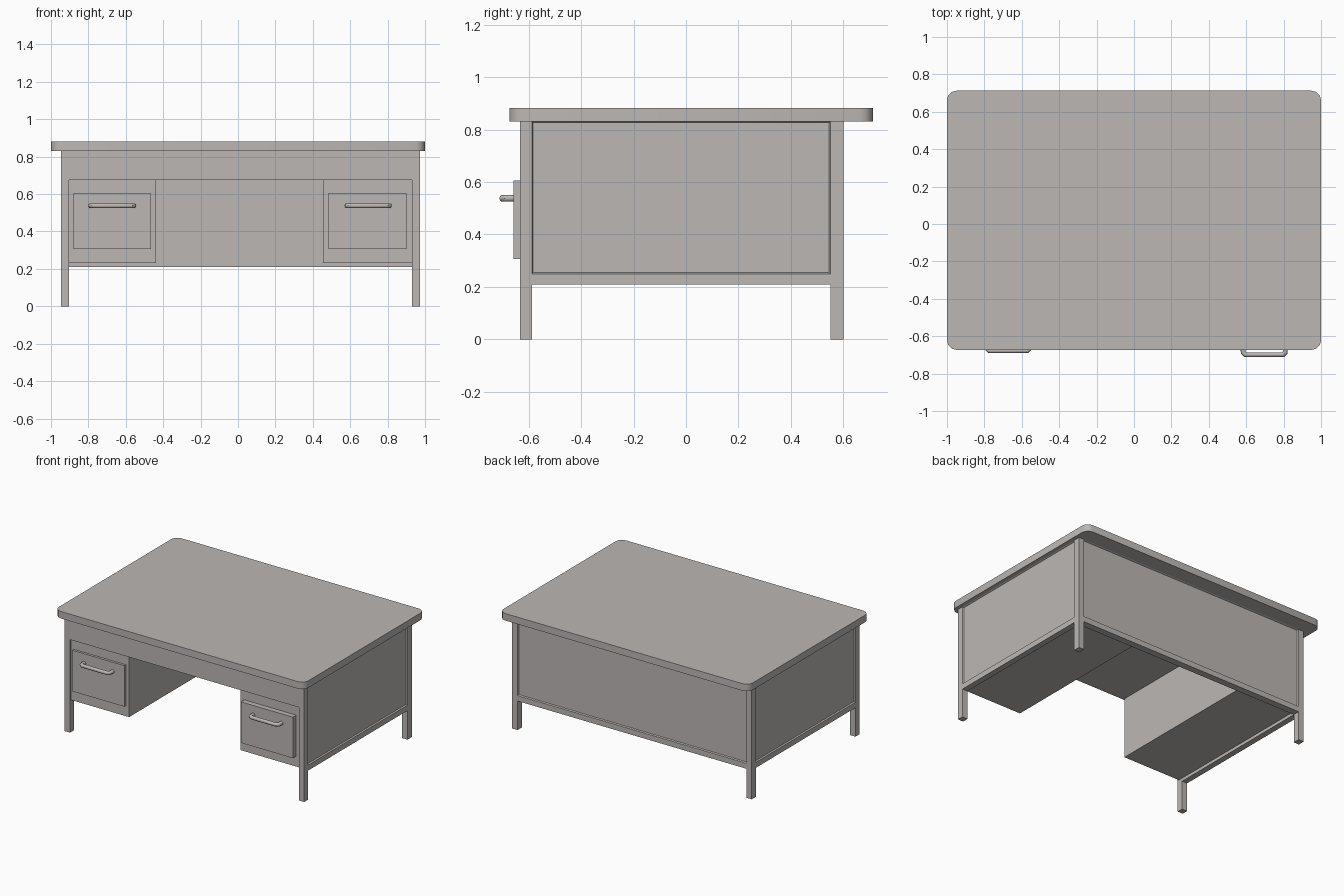
import bpy
import bmesh

if "Cube" in bpy.data.objects:
    bpy.data.objects.remove(bpy.data.objects["Cube"], do_unlink=True)

GREY = (0.50, 0.475, 0.46, 1)
mat = bpy.data.materials.new("warm_grey_metal")
mat.use_nodes = True
mat.diffuse_color = GREY
mat.node_tree.nodes["Principled BSDF"].inputs["Base Color"].default_value = GREY


def box(name, x, y, z, recess=None, round_corners=0):
    """Box from (min, max) ranges; recess picks the face to sink by its normal."""
    bm = bmesh.new()
    bmesh.ops.create_cube(bm, size=1)
    for v in bm.verts:
        v.co = [r[0] if c < 0 else r[1] for c, r in zip(v.co, (x, y, z))]
    bm.normal_update()
    if recess:
        faces = [f for f in bm.faces if f.normal.x * recess[0] + f.normal.y * recess[1] > 0.9]
        bmesh.ops.inset_region(bm, faces=faces, thickness=0.006, depth=-0.01)
    if round_corners:
        edges = [e for e in bm.edges if abs(e.verts[0].co.z - e.verts[1].co.z) > 0.01]
        bmesh.ops.bevel(bm, geom=edges, offset=round_corners, segments=3,
                        profile=0.5, affect='EDGES')
    mesh = bpy.data.meshes.new(name)
    bm.to_mesh(mesh)
    bm.free()
    mesh.materials.append(mat)
    obj = bpy.data.objects.new(name, mesh)
    bpy.context.collection.objects.link(obj)
    return obj


def smooth(obj):
    bpy.ops.object.select_all(action='DESELECT')
    obj.select_set(True)
    bpy.context.view_layer.objects.active = obj
    bpy.ops.object.shade_smooth_by_angle(angle=0.7)


def handle(name, x0, x1, back, bar, z):
    """Round pull bar with two short posts."""
    r, c = 0.0135, 0.012
    x0, x1, bar = x0 + r, x1 - r, bar + r
    path = [(x0, back), (x0, bar + c), (x0 + c, bar),
            (x1 - c, bar), (x1, bar + c), (x1, back)]
    curve = bpy.data.curves.new(name, 'CURVE')
    curve.dimensions = '3D'
    curve.bevel_depth = r
    curve.bevel_resolution = 3
    spline = curve.splines.new('POLY')
    spline.points.add(len(path) - 1)
    for p, (px, py) in zip(spline.points, path):
        p.co = (px, py, z, 1)
    curve.materials.append(mat)
    obj = bpy.data.objects.new(name, curve)
    bpy.context.collection.objects.link(obj)
    bpy.ops.object.select_all(action='DESELECT')
    obj.select_set(True)
    bpy.context.view_layer.objects.active = obj
    bpy.ops.object.convert(target='MESH')
    smooth(bpy.context.view_layer.objects.active)


# Main levels
TOP = 0.831
APRON = 0.674
RAIL = (0.21, 0.25)
LEG_X = {"right": (-0.947, -0.904), "left": (0.93, 0.973)}
LEG_Y = {"front": (-0.632, -0.588), "back": (0.55, 0.60)}
INNER_X = (-0.904, 0.93)
INNER_Y = (-0.588, 0.55)

# Worktop with rounded corners
smooth(box("worktop", (-1, 1), (-0.673, 0.7125), (TOP, 0.882), round_corners=0.05))

# Legs, recessed side panels and their rails
for side, lx in LEG_X.items():
    for end, ly in LEG_Y.items():
        box(f"{end}_{side}_leg", lx, ly, (0, TOP))
    direction = (-1, 0) if side == "right" else (1, 0)
    box(f"{side}_side_panel", lx, INNER_Y, (RAIL[1], TOP), recess=direction)
    box(f"{side}_side_rail", lx, INNER_Y, RAIL)

# Back panel, back rail and the case under the worktop
box("back_panel", INNER_X, LEG_Y["back"], (RAIL[1], TOP), recess=(0, 1))
box("back_rail", INNER_X, LEG_Y["back"], RAIL)
box("upper_case", INNER_X, (-0.632, 0.55), (APRON, TOP))

# Pedestals, each with a drawer; the left drawer stands slightly open
PEDESTALS = {
    "right": ((-0.904, -0.4385), (-0.88, -0.465), (-0.80, -0.545), 0.0),
    "left": ((0.4545, 0.93), (0.484, 0.90), (0.57, 0.822), 0.021),
}
for side, (px, dx, hx, pull) in PEDESTALS.items():
    box(f"{side}_pedestal", px, (-0.62, 0.55), (0.2326, APRON))
    front = -0.637 - pull
    box(f"{side}_drawer_front", dx, (front, -0.62), (0.3075, 0.605))
    handle(f"{side}_drawer_handle", *hx, front + 0.003, front - 0.0545, 0.538)
